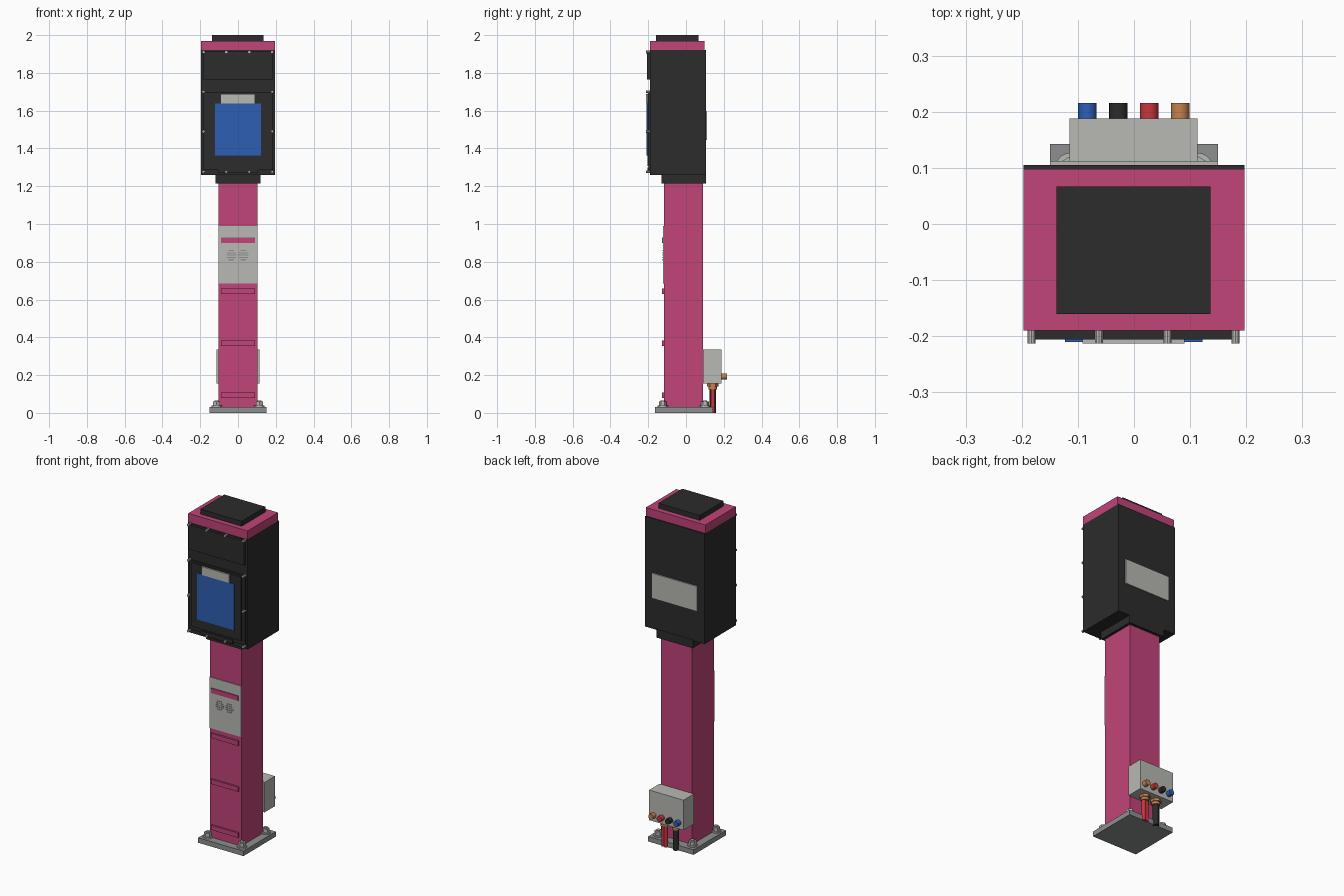
import bpy, math

def material(name, rgb):
    m = bpy.data.materials.new(name)
    m.diffuse_color = (*rgb, 1)
    return m

PINK = material("pink paint", (0.53, 0.058, 0.19))
BLACK = material("black casing", (0.025, 0.025, 0.025))
LIGHT = material("light grey", (0.48, 0.48, 0.455))
GREY = material("steel grey", (0.27, 0.275, 0.28))
BLUE = material("blue", (0.026, 0.115, 0.456))
RED = material("red", (0.58, 0.038, 0.045))
COPPER = material("copper orange", (0.56, 0.22, 0.08))

def box(name, mat, x, y, z):
    """Box from (min, max) ranges on each axis."""
    bpy.ops.mesh.primitive_cube_add(size=1, location=[sum(r) / 2 for r in (x, y, z)])
    ob = bpy.context.object
    ob.name = name
    ob.scale = [r[1] - r[0] for r in (x, y, z)]
    bpy.ops.object.transform_apply(location=False, rotation=False, scale=True)
    ob.data.materials.append(mat)
    return ob

def cyl(name, mat, r, depth, loc, sides=20, axis="z"):
    rot = (math.pi / 2, 0, 0) if axis == "y" else (0, 0, 0)
    bpy.ops.mesh.primitive_cylinder_add(vertices=sides, radius=r, depth=depth,
                                        location=loc, rotation=rot)
    ob = bpy.context.object
    ob.name = name
    ob.data.materials.append(mat)
    if sides > 8:
        bpy.ops.object.shade_smooth_by_angle()
    return ob

# Base plate with anchor bolts
box("base_plate", GREY, (-0.15, 0.15), (-0.163, 0.143), (0, 0.03))
for x in (-0.113, 0.113):
    for y in (-0.123, 0.1):
        cyl("bolt_washer", LIGHT, 0.027, 0.008, (x, y, 0.034))
        cyl("bolt_nut", LIGHT, 0.021, 0.022, (x, y, 0.048), 6)
        cyl("bolt_stud", LIGHT, 0.011, 0.036, (x, y, 0.047), 12)

# Post with raised strips and front label
box("post", PINK, (-0.104, 0.104), (-0.117, 0.09), (0.03, 1.22))
box("label_plate", LIGHT, (-0.104, 0.104), (-0.122, -0.117), (0.685, 0.99))
for z in (0.08, 0.355, 0.63, 0.9):
    box("post_strip", PINK, (-0.09, 0.09), (-0.128, -0.116), (z, z + 0.028))
for cx in (-0.035, 0.028):
    for i, w in enumerate((0.014, 0.024, 0.027, 0.024, 0.014)):
        z = 0.808 + i * 0.012
        box("label_mark", GREY, (cx - w, cx + w), (-0.1235, -0.1215), (z, z + 0.006))

# Head: collar, casing, cap and lid
box("collar", BLACK, (-0.12, 0.12), (-0.13, 0.107), (1.215, 1.265))
box("head_casing", BLACK, (-0.197, 0.197), (-0.19, 0.098), (1.26, 1.92))
box("rear_cover", BLACK, (-0.197, 0.197), (0.098, 0.105), (1.26, 1.92))
box("head_cap", PINK, (-0.197, 0.197), (-0.19, 0.098), (1.92, 1.97))
box("top_lid", BLACK, (-0.138, 0.136), (-0.16, 0.067), (1.97, 2.0))
box("rear_plate", LIGHT, (-0.15, 0.15), (0.104, 0.112), (1.445, 1.595))

# Front panels and screen
box("upper_panel", BLACK, (-0.183, 0.183), (-0.206, -0.189), (1.765, 1.912))
box("lower_frame", BLACK, (-0.186, 0.186), (-0.198, -0.189), (1.285, 1.70))
box("lower_panel", BLACK, (-0.165, 0.165), (-0.205, -0.197), (1.308, 1.69))
box("bottom_strip", BLACK, (-0.105, 0.105), (-0.203, -0.189), (1.273, 1.298))
box("blue_screen", BLUE, (-0.123, 0.122), (-0.21, -0.204), (1.362, 1.638))
box("screen_header", LIGHT, (-0.092, 0.09), (-0.213, -0.204), (1.638, 1.688))

# Panel screws around the front
for x in (-0.183, -0.062, 0.06, 0.181):
    for z in (1.911, 1.70, 1.49, 1.277):
        if abs(x) > 0.1 or z > 1.9 or z < 1.3:
            cyl("panel_screw", LIGHT, 0.0075, 0.024, (x, -0.201, z), 10, "y")

# Junction box with coloured sockets at the back
box("junction_box", LIGHT, (-0.115, 0.113), (0.09, 0.188), (0.155, 0.335))
for x, mat in zip((-0.083, -0.028, 0.027, 0.082), (BLUE, BLACK, RED, COPPER)):
    cyl("socket", mat, 0.0165, 0.03, (x, 0.201, 0.193), 16, "y")

# Cables and glands below the junction box
for x in (-0.033, 0.042):
    cyl("gland_nut", COPPER, 0.03, 0.016, (x, 0.142, 0.148), 6)
    cyl("gland_sleeve", COPPER, 0.022, 0.02, (x, 0.142, 0.134))
cyl("black_cable", BLACK, 0.017, 0.14, (-0.033, 0.142, 0.07))
for dx in (-0.009, 0.009):
    cyl("red_cable", RED, 0.011, 0.14, (0.042 + dx, 0.142, 0.07))
